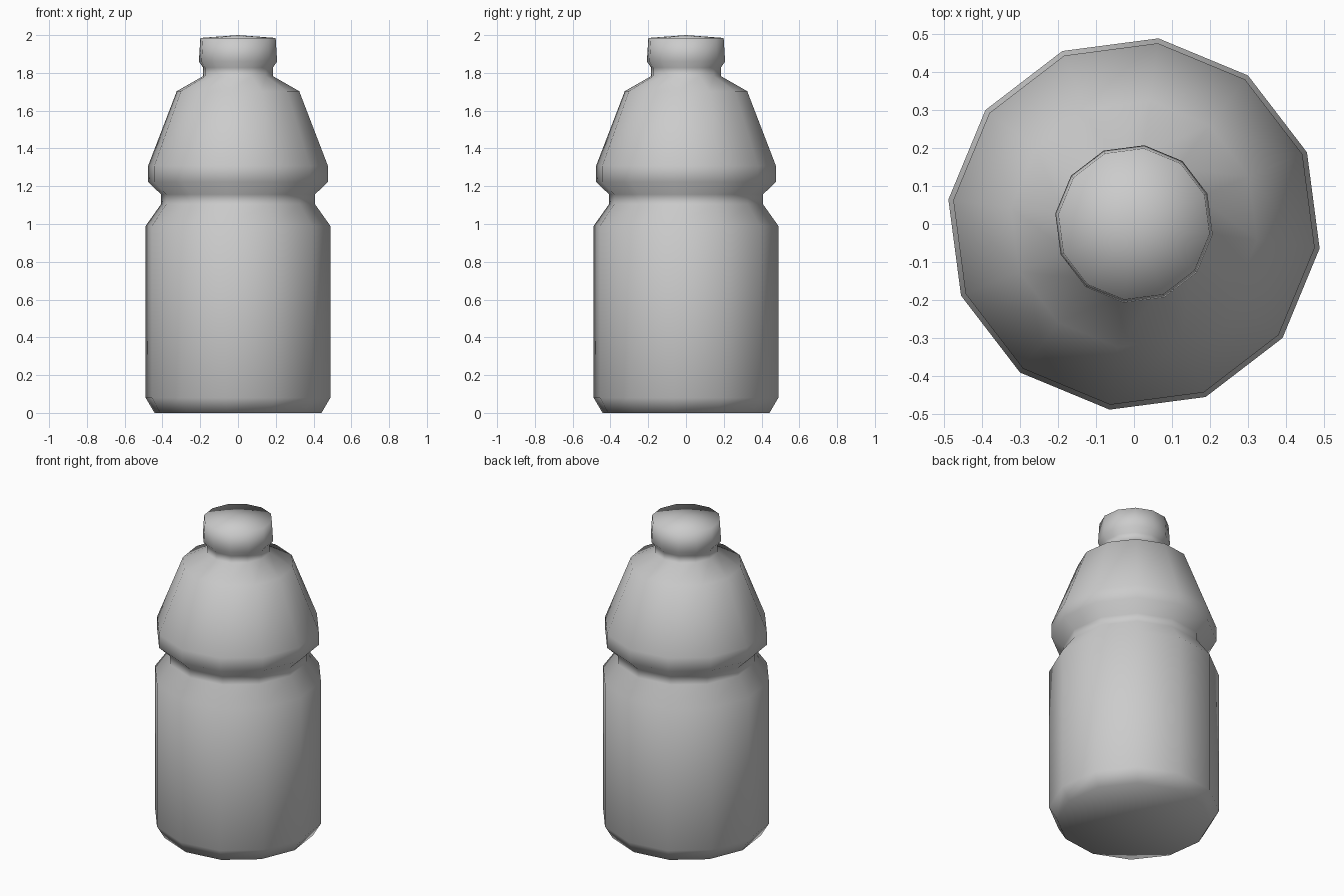
import bpy, bmesh
from math import cos, sin, radians

if "Cube" in bpy.data.objects:
    bpy.data.objects.remove(bpy.data.objects["Cube"])

SIDES = 12
TURN = radians(22.5)

# Outline of the bottle from base to cap: (radius, height)
PROFILE = [
    (0.446, 0.0), (0.493, 0.08), (0.493, 0.99),       # body
    (0.411, 1.105), (0.411, 1.157),                   # grip groove
    (0.480, 1.222), (0.480, 1.308), (0.327, 1.703),   # shoulder
    (0.186, 1.783), (0.186, 1.828),                   # neck
    (0.209, 1.860), (0.201, 1.985),                   # cap
]


def lathe(name, profile, bottom_z, top_z):
    bm = bmesh.new()
    rings = []
    for r, z in profile:
        rings.append([bm.verts.new((r * cos(TURN + radians(360 / SIDES) * i),
                                    r * sin(TURN + radians(360 / SIDES) * i), z))
                      for i in range(SIDES)])
    bottom = bm.verts.new((0, 0, bottom_z))
    top = bm.verts.new((0, 0, top_z))
    for i in range(SIDES):
        j = (i + 1) % SIDES
        for a, b in zip(rings, rings[1:]):
            bm.faces.new((a[i], a[j], b[j], b[i]))
        bm.faces.new((bottom, rings[0][j], rings[0][i]))
        bm.faces.new((top, rings[-1][i], rings[-1][j]))
    for f in bm.faces:
        f.smooth = True
    bmesh.ops.recalc_face_normals(bm, faces=bm.faces[:])
    mesh = bpy.data.meshes.new(name)
    bm.to_mesh(mesh)
    bm.free()
    obj = bpy.data.objects.new(name, mesh)
    bpy.context.collection.objects.link(obj)
    return obj


# Smooth-shaded twelve-sided bottle with its cap
lathe("bottle", PROFILE, 0.0, 2.0)
